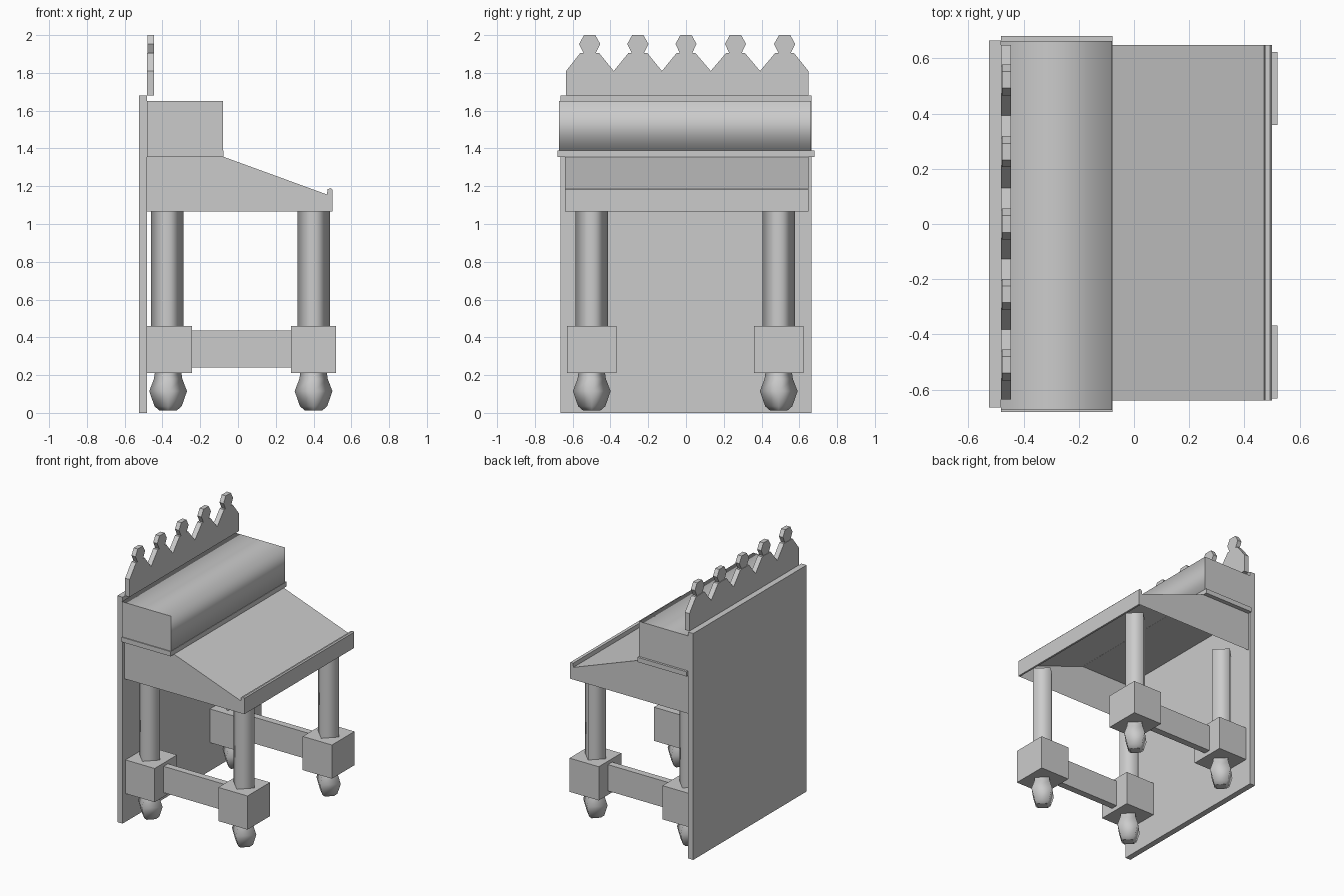
import bpy, bmesh, math
from mathutils import Vector

if "Cube" in bpy.data.objects:
    bpy.data.objects.remove(bpy.data.objects["Cube"])


def finish(name, bm, smooth=None):
    bmesh.ops.recalc_face_normals(bm, faces=bm.faces[:])
    me = bpy.data.meshes.new(name)
    bm.to_mesh(me)
    bm.free()
    ob = bpy.data.objects.new(name, me)
    bpy.context.collection.objects.link(ob)
    if smooth:
        for p in me.polygons:
            p.use_smooth = smooth(p.normal)
    return ob


def box(name, x0, x1, y0, y1, z0, z1, smooth=None):
    bm = bmesh.new()
    bmesh.ops.create_cube(bm, size=1)
    for v in bm.verts:
        v.co = Vector(((x0 + x1) / 2 + v.co.x * (x1 - x0),
                       (y0 + y1) / 2 + v.co.y * (y1 - y0),
                       (z0 + z1) / 2 + v.co.z * (z1 - z0)))
    return finish(name, bm, smooth)


def prism(name, pts, place, a, b, skip=(), smooth=None):
    """Extrude a 2D outline from a to b; skip lists side edges left open."""
    bm = bmesh.new()
    lo = [bm.verts.new(place(p, a)) for p in pts]
    hi = [bm.verts.new(place(p, b)) for p in pts]
    bm.faces.new(lo)
    bm.faces.new(hi)
    n = len(pts)
    for i in range(n):
        if i not in skip:
            j = (i + 1) % n
            bm.faces.new((lo[i], lo[j], hi[j], hi[i]))
    return finish(name, bm, smooth)


def turned(name, cx, cy, profile):
    """Four-sided turned part with its corners on the x and y axes."""
    bm = bmesh.new()
    rings = [[bm.verts.new((cx + r * math.cos(k * math.pi / 2),
                            cy + r * math.sin(k * math.pi / 2), z))
              for k in range(4)] for r, z in profile]
    for a, b in zip(rings, rings[1:]):
        for k in range(4):
            m = (k + 1) % 4
            bm.faces.new((a[k], a[m], b[m], b[k]))
    bm.faces.new(rings[0])
    bm.faces.new(rings[-1])
    return finish(name, bm, lambda n: abs(n.z) < 0.95)


def along_y(p, t):
    return (p[0], t, p[1])


def along_x(p, t):
    return (t, p[0], p[1])


def not_end(n):
    return abs(n.y) < 0.9


# Back board
box("back_panel", -0.525, -0.482, -0.665, 0.665, 0, 1.68)

# Sloped desk shell, open underneath
prism("desk_body", [(-0.482, 1.065), (0.488, 1.065), (0.488, 1.15),
                    (-0.08, 1.357), (-0.482, 1.357)],
      along_y, -0.64, 0.648, skip=(0,))

# Front lip that stops books from sliding
prism("desk_lip", [(0.486, 1.065), (0.5, 1.065), (0.5, 1.182), (0.492, 1.19),
                   (0.475, 1.185), (0.47, 1.155), (0.486, 1.15)],
      along_y, -0.64, 0.648)

# Upper box and the moulding below it
box("upper_box", -0.482, -0.08, -0.673, 0.663, 1.39, 1.65, smooth=not_end)
box("box_moulding", -0.482, -0.077, -0.68, 0.68, 1.355, 1.39)

# Crest with five gables
centres = [-0.51, -0.255, 0.0, 0.262, 0.522]
outline = [(0.648, 1.68), (-0.635, 1.68), (-0.635, 1.81)]
for i, c in enumerate(centres):
    outline += [(c - 0.05, 1.905), (c + 0.05, 1.905)]
    end = (c + centres[i + 1]) / 2 if i < 4 else 0.648
    outline.append((end, 1.81))
prism("crest", outline, along_x, -0.482, -0.445)

# Finials on the gables
for i, c in enumerate(centres):
    prism(f"finial_{i + 1}",
          [(c - 0.03, 1.9), (c + 0.03, 1.9), (c + 0.056, 1.953),
           (c + 0.03, 2.0), (c - 0.03, 2.0), (c - 0.056, 1.953)],
          along_x, -0.478, -0.445)

# Legs: column, square block and turned foot
for side, cy in (("left", -0.499), ("right", 0.491)):
    for end, cx in (("back", -0.375), ("front", 0.4)):
        tag = f"{end}_{side}"
        turned(f"leg_column_{tag}", cx, cy, [(0.086, 0.45), (0.086, 1.07)])
        bx = -0.363 if end == "back" else cx
        box(f"leg_block_{tag}", bx - 0.12, bx + 0.12,
            cy - 0.132, cy + 0.132, 0.21, 0.46)
        turned(f"foot_{tag}", cx if end == "front" else -0.37, cy,
               [(0.045, 0.012), (0.072, 0.035), (0.1, 0.115),
                (0.075, 0.18), (0.07, 0.215)])
    # Stretcher joining the two legs
    box(f"stretcher_{side}", -0.25, 0.285, cy - 0.025, cy + 0.025, 0.24, 0.435)
